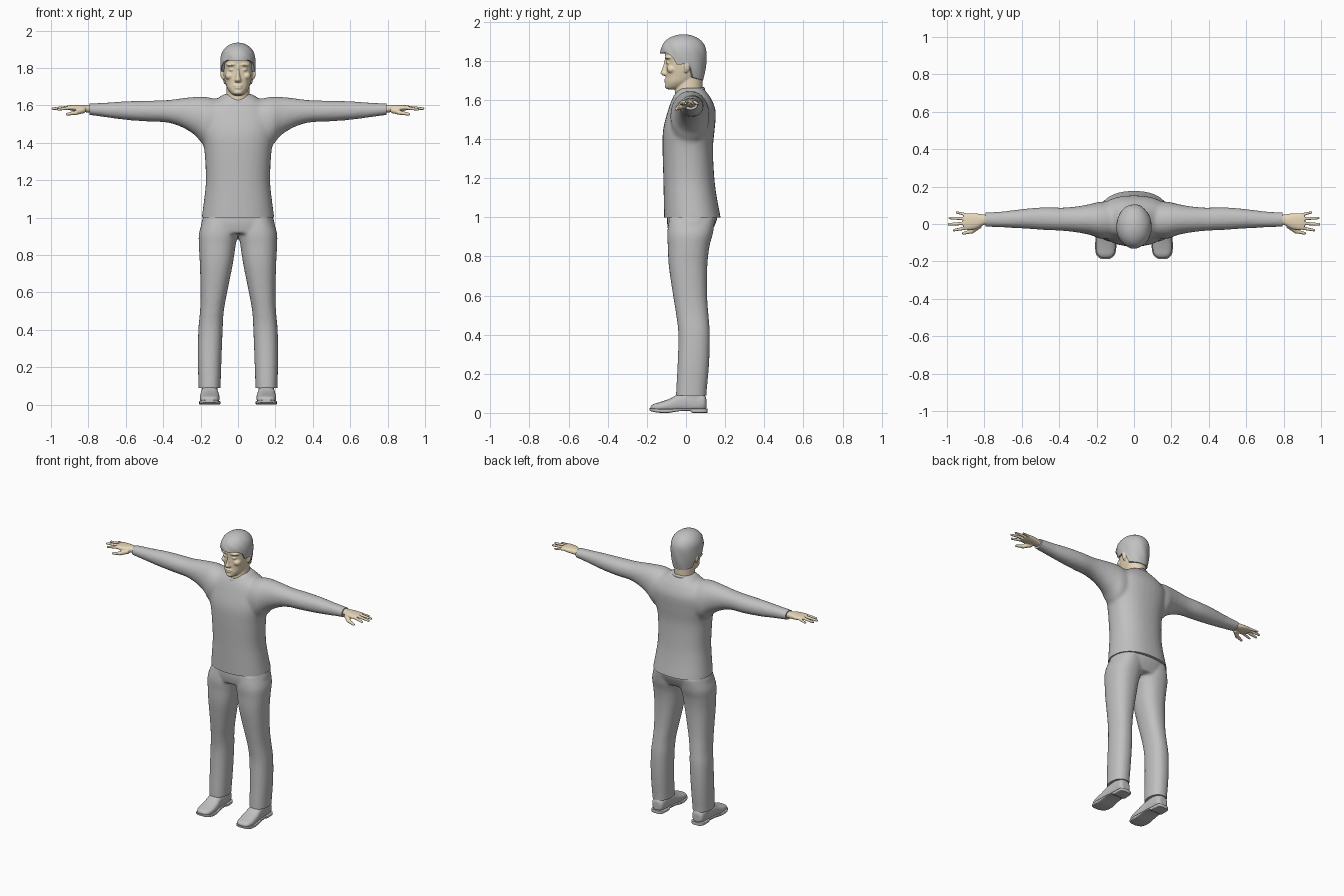
import bpy, bmesh, math
from mathutils import Matrix, Vector

if "Cube" in bpy.data.objects:
    bpy.data.objects.remove(bpy.data.objects["Cube"], do_unlink=True)


def material(name, rgb):
    m = bpy.data.materials.new(name)
    m.use_nodes = True
    m.diffuse_color = (*rgb, 1)
    m.node_tree.nodes["Principled BSDF"].inputs["Base Color"].default_value = (*rgb, 1)
    return m


GREY = material("plain_grey", (0.53, 0.53, 0.53))
SKIN = material("pale_skin", (0.82, 0.70, 0.50))


def spline(rows, steps):
    """Smooth in-between rows."""
    out = []
    for i in range(len(rows) - 1):
        p0, p1, p2 = rows[max(i - 1, 0)], rows[i], rows[i + 1]
        p3 = rows[min(i + 2, len(rows) - 1)]
        for k in range(steps):
            t = k / steps
            out.append([b + t / 2 * (c - a + t * (2 * a - 5 * b + 4 * c - d + t * (3 * (b - c) + d - a)))
                        for a, b, c, d in zip(p0, p1, p2, p3)])
    return out + [rows[-1]]


def skin_rings(bm, rings):
    n = len(rings[0])
    vs = [[bm.verts.new(p) for p in r] for r in rings]
    for a, b in zip(vs, vs[1:]):
        for j in range(n):
            bm.faces.new((a[j], a[(j + 1) % n], b[(j + 1) % n], b[j]))
    bm.faces.new(vs[0])
    bm.faces.new(vs[-1])


def loft(bm, axis, rows, side=1, power=2.3, n=32, steps=4):
    """Rows are (position on axis, low, high, low, high) over the two other axes."""
    rings = []
    for t, a0, a1, b0, b1 in spline(rows, steps):
        ring = []
        for j in range(n):
            w = 2 * math.pi * j / n
            c, s = math.cos(w), math.sin(w)
            a = (a0 + a1) / 2 + (a1 - a0) / 2 * math.copysign(abs(c) ** (2 / power), c)
            b = (b0 + b1) / 2 + (b1 - b0) / 2 * math.copysign(abs(s) ** (2 / power), s)
            p = [a, b]
            p.insert(axis, t)
            p[0] *= side
            ring.append(p)
        rings.append(ring)
    skin_rings(bm, rings)


def blob(bm, pos, size, turn=0):
    m = Matrix.Translation(pos) @ Matrix.Rotation(turn, 4, 'Z') @ Matrix.Diagonal((*size, 1))
    bmesh.ops.create_uvsphere(bm, u_segments=20, v_segments=12, radius=1, matrix=m)


def tube(bm, start, end, r0, r1, side):
    """Rounded, tapered finger."""
    a, b = Vector(start), Vector(end)
    for v in (a, b):
        v.x *= side
    d = b - a
    m = Matrix.Translation((a + b) / 2) @ d.to_track_quat('Z', 'Y').to_matrix().to_4x4()
    bmesh.ops.create_cone(bm, cap_ends=True, segments=14, radius1=r0, radius2=r1, depth=d.length, matrix=m)
    blob(bm, b, (r1, r1, r1))


def finish(name, bm, mat, voxel=0, relax=0, cuts=()):
    """Make the object; optionally fuse its pieces, relax them and trim by planes."""
    bmesh.ops.recalc_face_normals(bm, faces=bm.faces)
    me = bpy.data.meshes.new(name)
    bm.to_mesh(me)
    bm.free()
    ob = bpy.data.objects.new(name, me)
    bpy.context.collection.objects.link(ob)
    if voxel:
        r = ob.modifiers.new("fuse", 'REMESH')
        r.mode, r.voxel_size = 'VOXEL', voxel
        s = ob.modifiers.new("relax", 'SMOOTH')
        s.factor, s.iterations = 0.5, relax
        dg = bpy.context.evaluated_depsgraph_get()
        me = bpy.data.meshes.new_from_object(ob.evaluated_get(dg))
        ob.modifiers.clear()
        ob.data = me
    if cuts:
        bm = bmesh.new()
        bm.from_mesh(me)
        for co, no in cuts:
            bmesh.ops.bisect_plane(bm, geom=bm.verts[:] + bm.edges[:] + bm.faces[:],
                                   plane_co=co, plane_no=no, clear_outer=True)
            bmesh.ops.holes_fill(bm, edges=[e for e in bm.edges if e.is_boundary])
        bm.to_mesh(me)
        bm.free()
    me.materials.clear()
    me.materials.append(mat)
    bpy.ops.object.select_all(action='DESELECT')
    ob.select_set(True)
    bpy.context.view_layer.objects.active = ob
    bpy.ops.object.shade_smooth_by_angle(angle=math.radians(50))
    return ob


# Shirt: body and both sleeves fused, trimmed at hem and cuffs
bm = bmesh.new()
loft(bm, 2, [(.94, -.199, .199, -.11, .185), (1, -.194, .194, -.112, .177), (1.1, -.181, .181, -.114, .158),
             (1.2, -.172, .172, -.116, .145), (1.35, -.179, .179, -.12, .138), (1.45, -.196, .196, -.117, .147),
             (1.54, -.2, .2, -.094, .152), (1.6, -.165, .165, -.073, .132), (1.64, -.105, .105, -.05, .105),
             (1.66, -.078, .078, -.035, .09)])
for s in (-1, 1):
    loft(bm, 0, [(.06, -.07, .11, 1.43, 1.62), (.17, -.08, .12, 1.385, 1.645), (.23, -.06, .108, 1.44, 1.645),
                 (.3, -.046, .095, 1.483, 1.638), (.38, -.037, .088, 1.508, 1.628), (.48, -.032, .09, 1.513, 1.625),
                 (.6, -.024, .08, 1.522, 1.622), (.7, -.019, .068, 1.535, 1.615), (.83, -.015, .06, 1.553, 1.608)],
         side=s, power=2.1)
finish("shirt", bm, GREY, .01, 10, [((0, 0, 1), (0, 0, -1)), ((.795, 0, 0), (1, 0, 0)), ((-.795, 0, 0), (-1, 0, 0))])

# Collar: slim tilted band round the neck
bm = bmesh.new()
tilt = Matrix.Translation((0, .016, 1.636)) @ Matrix.Rotation(.27, 4, 'X')
rings = []
for i in range(49):
    a = 2 * math.pi * i / 48
    rings.append([tilt @ Vector(((.072 + .006 * math.cos(b)) * math.cos(a),
                                 (.078 + .006 * math.cos(b)) * math.sin(a), .009 * math.sin(b)))
                  for b in (k * math.pi / 4 for k in range(8))])
skin_rings(bm, rings)
bmesh.ops.remove_doubles(bm, verts=bm.verts, dist=.0001)
finish("shirt_collar", bm, GREY)

# Trousers: hips and both legs fused, trimmed at the ankles
bm = bmesh.new()
loft(bm, 2, [(1.04, -.17, .17, -.09, .15), (1, -.187, .187, -.096, .16), (.96, -.198, .198, -.096, .148),
             (.915, -.195, .195, -.088, .125)])
for s in (-1, 1):
    loft(bm, 2, [(1, .015, .18, -.085, .15), (.92, .002, .208, -.096, .138), (.85, .013, .209, -.093, .12),
                 (.75, .028, .204, -.088, .109), (.6, .058, .2, -.066, .108), (.5, .076, .203, -.05, .115),
                 (.4, .082, .212, -.039, .122), (.25, .088, .215, -.043, .118), (.1, .093, .211, -.051, .105),
                 (.05, .093, .211, -.051, .104)], side=s)
finish("trousers", bm, GREY, .009, 5, [((0, 0, .09), (0, 0, -1))])

# Shoes: upper with ankle, and a flat sole with heel
for s, label in ((1, "left"), (-1, "right")):
    bm = bmesh.new()
    loft(bm, 1, [(.104, .128, .176, .02, .075), (.09, .112, .192, .01, .095), (.04, .107, .195, .005, .1),
                 (-.03, .105, .199, .005, .1), (-.08, .099, .203, .005, .074), (-.13, .099, .204, .005, .056),
                 (-.165, .108, .195, .01, .046), (-.182, .13, .175, .018, .034)], side=s, power=2.6)
    loft(bm, 2, [(.03, .11, .194, -.03, .1), (.13, .11, .194, -.035, .09)], side=s)
    finish(label + "_shoe", bm, GREY, .006, 4, [((0, 0, .016), (0, 0, -1))])
    bm = bmesh.new()
    loft(bm, 1, [(.11, .125, .178, 0, .022), (.095, .108, .195, 0, .022), (.035, .105, .197, 0, .022),
                 (.02, .105, .198, .01, .022), (-.04, .101, .203, .008, .022), (-.09, .095, .207, 0, .02),
                 (-.14, .096, .207, .001, .021), (-.17, .107, .198, .006, .023), (-.187, .13, .176, .012, .024)],
         side=s, power=6, steps=3)
    finish(label + "_sole", bm, GREY)

# Head: skull, neck and features fused
bm = bmesh.new()
loft(bm, 2, [(1.654, -.02, .02, -.096, -.05), (1.665, -.038, .038, -.104, 0), (1.69, -.057, .057, -.105, .04),
             (1.72, -.068, .068, -.102, .075), (1.76, -.077, .077, -.102, .088), (1.8, -.081, .081, -.102, .092),
             (1.85, -.082, .082, -.108, .09), (1.89, -.065, .065, -.09, .07)], power=2.2)
loft(bm, 2, [(1.56, -.072, .072, -.045, .085), (1.63, -.065, .065, -.057, .083), (1.68, -.061, .061, -.052, .084),
             (1.76, -.06, .06, -.04, .085)], power=2)
loft(bm, 2, [(1.815, -.009, .009, -.108, -.07), (1.785, -.009, .009, -.114, -.07), (1.75, -.013, .013, -.126, -.07),
             (1.735, -.019, .019, -.131, -.07), (1.723, -.015, .015, -.116, -.07)], power=2, n=16)
blob(bm, (0, -.1, 1.705), (.026, .011, .006))
blob(bm, (0, -.1, 1.693), (.022, .011, .006))
blob(bm, (0, -.093, 1.67), (.024, .016, .013))
for s in (-1, 1):
    blob(bm, (s * .036, -.09, 1.817), (.029, .018, .009), s * .3)
    blob(bm, (s * .034, -.088, 1.79), (.016, .014, .008), s * .3)
    blob(bm, (s * .045, -.07, 1.757), (.024, .028, .022))
    blob(bm, (s * .083, .006, 1.772), (.011, .017, .03), s * .4)
    blob(bm, (s * .08, 0, 1.752), (.008, .01, .016))
finish("head", bm, SKIN, .004, 4)

# Hair: cap with a fringe, sideburns and a lower nape
HAIRLINE = [(-1, 1.70), (-.45, 1.715), (-.25, 1.785), (.3, 1.78), (.5, 1.825), (.8, 1.842), (1, 1.838)]
CROWN, TOP = 1.835, 1.935


def hairline(f):
    for (f0, z0), (f1, z1) in zip(HAIRLINE, HAIRLINE[1:]):
        if f <= f1:
            return z0 + (z1 - z0) * (f - f0) / (f1 - f0)
    return HAIRLINE[-1][1]


bm = bmesh.new()
rings = []
for k in range(-1, 19):
    t = math.sin(max(k, 0) / 18 * math.pi / 2)
    ring = []
    for j in range(64):
        a = 2 * math.pi * j / 64
        low = hairline(-math.sin(a))
        z = low + (TOP - low) * t
        if z > CROWN:
            r = max(1 - ((z - CROWN) / (TOP - CROWN)) ** 2.3, .0004) ** .5
        else:
            r = 1 - .13 * ((CROWN - z) / .13) ** 2
        r *= 1 + .012 * math.sin(7 * a + 9 * t) * (1 - t * t)
        if k < 0:
            r *= .75
        ring.append((.094 * r * math.cos(a), -.013 + .118 * r * math.sin(a), z))
    rings.append(ring)
skin_rings(bm, rings)
finish("hair", bm, GREY)

# Hands: palm, four spread fingers and a lowered thumb
FINGERS = [((.895, -.021, 1.587), (.962, -.033, 1.578), .0095), ((.9, .004, 1.589), (.99, -.002, 1.582), .0098),
           ((.9, .028, 1.589), (.985, .032, 1.582), .0095), ((.89, .048, 1.586), (.948, .062, 1.579), .0085)]
for s, label in ((1, "left"), (-1, "right")):
    bm = bmesh.new()
    loft(bm, 0, [(.76, -.003, .048, 1.56, 1.602), (.8, -.004, .05, 1.562, 1.602), (.84, -.024, .056, 1.565, 1.603),
                 (.88, -.032, .058, 1.57, 1.602), (.912, -.029, .055, 1.577, 1.599)], side=s)
    for start, end, r in FINGERS:
        tube(bm, start, end, r, r * .75, s)
    tube(bm, (.825, -.005, 1.575), (.868, -.04, 1.56), .017, .012, s)
    tube(bm, (.865, -.038, 1.561), (.912, -.05, 1.553), .0115, .008, s)
    finish(label + "_hand", bm, SKIN, .0035, 3)
